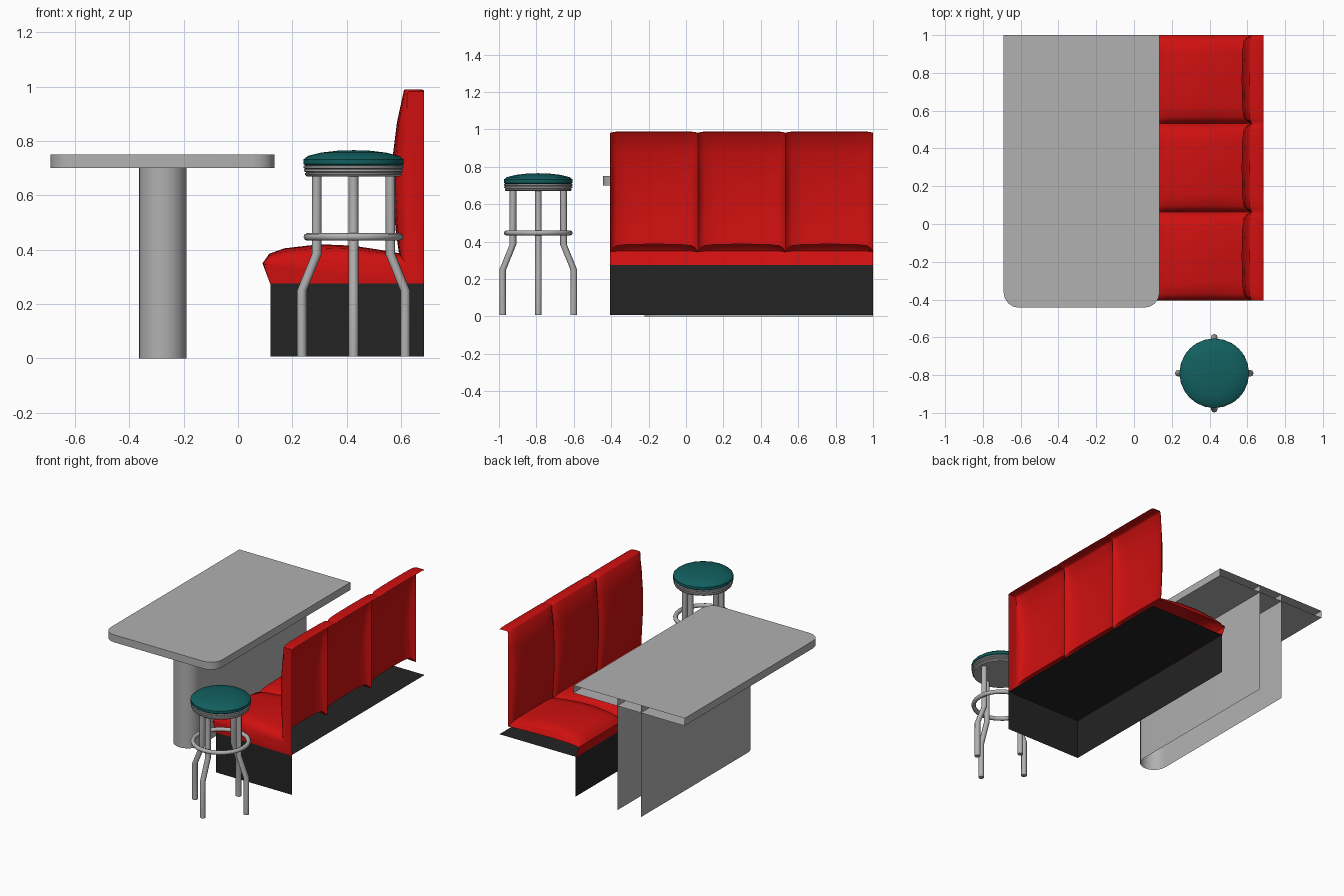
import bpy, math

if "Cube" in bpy.data.objects:
    bpy.data.objects.remove(bpy.data.objects["Cube"])

def material(name, rgb):
    m = bpy.data.materials.new(name)
    m.diffuse_color = (*rgb, 1)
    m.use_nodes = True
    m.node_tree.nodes["Principled BSDF"].inputs["Base Color"].default_value = m.diffuse_color
    return m

GREY = material("light grey", (0.44, 0.44, 0.44))
RED = material("red vinyl", (0.62, 0.005, 0.005))
BLACK = material("black", (0.017, 0.017, 0.017))
TEAL = material("teal vinyl", (0.006, 0.115, 0.115))

def build(name, verts, faces, mat, angle=40):
    me = bpy.data.meshes.new(name)
    me.from_pydata(verts, [], faces)
    me.materials.append(mat)
    me.shade_smooth()
    me.set_sharp_from_angle(angle=math.radians(angle))
    ob = bpy.data.objects.new(name, me)
    bpy.context.collection.objects.link(ob)
    return ob

def arc(cx, cy, r, a0, a1, n):
    return [(cx + r * math.cos(math.radians(a0 + (a1 - a0) * i / n)),
             cy + r * math.sin(math.radians(a0 + (a1 - a0) * i / n))) for i in range(n + 1)]

def wall(name, path, z0, z1, mat, top=False, bottom=False):
    """Open wall along a plan path, the side between last and first point stays open."""
    n = len(path)
    verts = [(x, y, z0) for x, y in path] + [(x, y, z1) for x, y in path]
    faces = [(i, i + 1, n + i + 1, n + i) for i in range(n - 1)]
    if top:
        faces.append(tuple(range(n, 2 * n)))
    if bottom:
        faces.append(tuple(reversed(range(n))))
    return build(name, verts, faces, mat)

def lathe(name, prof, cx, cy, n, mat, closed=False, angle=40):
    """Turned part; points with zero radius become single poles."""
    verts, rings, faces = [], [], []
    for r, z in prof:
        k = 1 if r == 0 else n
        rings.append([len(verts) + i for i in range(k)])
        verts += [(cx + r * math.cos(2 * math.pi * i / n),
                   cy + r * math.sin(2 * math.pi * i / n), z) for i in range(k)]
    pairs = list(zip(rings, rings[1:])) + ([(rings[-1], rings[0])] if closed else [])
    for a, b in pairs:
        for i in range(n):
            j = (i + 1) % n
            if len(a) == 1:
                faces.append((a[0], b[j], b[i]))
            elif len(b) == 1:
                faces.append((a[i], a[j], b[0]))
            else:
                faces.append((a[i], a[j], b[j], b[i]))
    return build(name, verts, faces, mat, angle)

# Table top, cut open at the wall end
R = 0.08
outline = [(-0.69, 1)] + arc(-0.69 + R, -0.443 + R, R, 180, 270, 4) \
    + arc(0.135 - R, -0.443 + R, R, 270, 360, 4) + [(0.135, 1)]
wall("table_top", outline, 0.70, 0.75, GREY, top=True, bottom=True)

# Table pedestal: a U-shaped shell
wall("table_pedestal", [(-0.365, 1)] + arc(-0.2775, -0.135, 0.0875, 180, 360, 12) + [(-0.19, 1)],
     0, 0.748, GREY)

# Bench base: front and end wall with a top panel
base = wall("bench_base", [(0.12, 1), (0.12, -0.405), (0.685, -0.405)], 0.008, 0.275, BLACK)
build("bench_base_panel", [(0.12, -0.405, 0.276), (0.685, -0.405, 0.276),
                           (0.685, 1, 0.276), (0.12, 1, 0.276)], [(0, 1, 2, 3)], BLACK)

# Bench cushions: padded profile sinking to a seam profile between sections
padded = [(.12, .27), (.09, .35), (.115, .385), (.17, .405), (.3, .42), (.42, .415), (.52, .40),
          (.592, .387), (.58, .47), (.57, .6), (.57, .75), (.585, .87), (.61, .985), (.615, .99),
          (.675, .99), (.685, .985)]
seam = [(.12, .27), (.095, .345), (.125, .35), (.18, .353), (.3, .355), (.42, .353), (.52, .35),
        (.62, .345), (.62, .47), (.62, .6), (.62, .75), (.62, .87), (.622, .975), (.63, .982),
        (.675, .982), (.685, .98)]
steps = [(0, 0), (.03, .5), (.07, .8), (.2, .95), (.5, 1), (.8, .95), (.93, .8), (.97, .5)]
Y0, LEN = -0.405, 1.405 / 3
stations = [(Y0 + (s + t) * LEN, f) for s in range(3) for t, f in steps] + [(1.0, 0)]
n = len(padded)
verts = [(a[0] + (b[0] - a[0]) * f, y, a[1] + (b[1] - a[1]) * f)
         for y, f in stations for a, b in zip(seam, padded)]
faces = [(j * n + i, j * n + i + 1, (j + 1) * n + i + 1, (j + 1) * n + i)
         for j in range(len(stations) - 1) for i in range(n - 1)]
verts.append((0.685, Y0, 0.27))
faces.append((len(verts) - 1,) + tuple(reversed(range(n))))      # front end cap
build("bench_cushions", verts, faces, RED, 45)

# Stool
CX, CY = 0.425, -0.79
lathe("stool_cushion", [(0, .704), (.172, .704), (.184, .715), (.184, .732), (.168, .745),
                        (.12, .757), (.06, .764), (0, .766)], CX, CY, 20, TEAL)
lathe("stool_seat_band", [(0, .67), (.172, .67), (.178, .676), (.178, .682), (.173, .684),
                          (.182, .688), (.182, .695), (.177, .697), (.184, .701), (.184, .708),
                          (.17, .712)], CX, CY, 20, GREY)
lathe("stool_foot_ring", arc(0.17, 0.447, 0.014, 0, 315, 7), CX, CY, 24, GREY, True, 60)

# Four bent legs
path = [(.19, .008), (.19, .25), (.135, .385), (.135, .675)]
for k in range(4):
    a = k * math.pi / 2
    verts = []
    for d, z in path:
        x, y = CX + d * math.cos(a), CY + d * math.sin(a)
        verts += [(px, py, z) for px, py in arc(x, y, 0.018, 0, 315, 7)]
    faces = [(j * 8 + i, j * 8 + (i + 1) % 8, j * 8 + 8 + (i + 1) % 8, j * 8 + 8 + i)
             for j in range(3) for i in range(8)]
    faces += [tuple(reversed(range(8))), tuple(range(24, 32))]
    build("stool_leg_%d" % (k + 1), verts, faces, GREY, 60)
